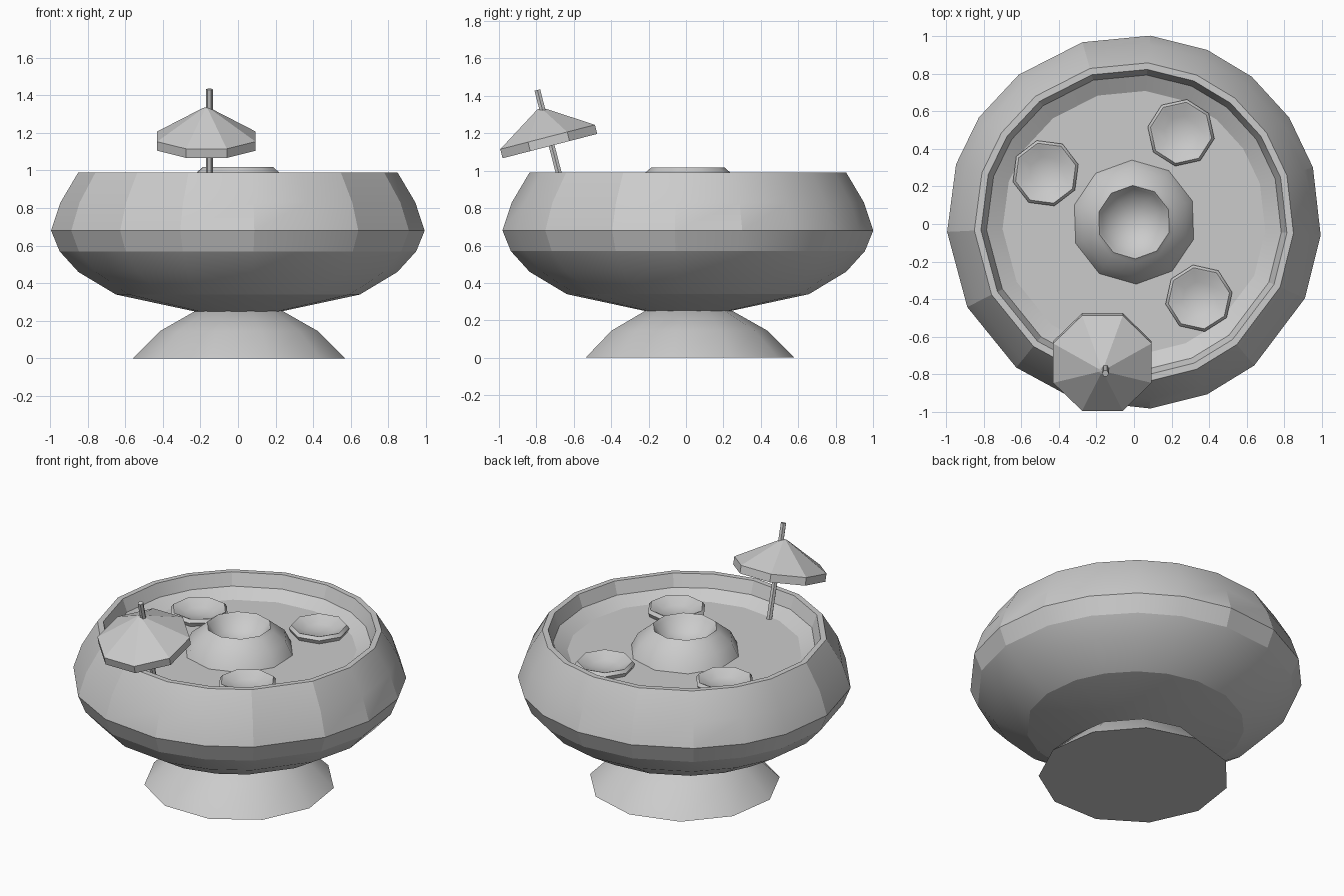
import bpy
import bmesh
import math
from mathutils import Vector

cube = bpy.data.objects.get("Cube")
if cube:
    bpy.data.objects.remove(cube, do_unlink=True)

clay = bpy.data.materials.new("plain_grey")
clay.use_nodes = True
GREY = (0.6, 0.6, 0.6, 1)
clay.diffuse_color = GREY
clay.node_tree.nodes["Principled BSDF"].inputs["Base Color"].default_value = GREY


def even(sides, start=0):
    """Evenly spaced angles in degrees."""
    return [start + 360 * i / sides for i in range(sides)]


def lathe(name, profile, angles, centre=(0, 0, 0), smooth=None, axis=None):
    """Turn a (radius, height) profile about an axis; radius 0 makes a pole."""
    bm = bmesh.new()
    rings = []
    for r, z in profile:
        if r == 0:
            rings.append([bm.verts.new((0, 0, z))])
        else:
            rings.append([bm.verts.new((r * math.cos(math.radians(a)),
                                        r * math.sin(math.radians(a)), z)) for a in angles])
    n = len(angles)
    for low, high in zip(rings, rings[1:]):
        for i in range(n):
            j = (i + 1) % n
            if len(low) == 1:
                bm.faces.new((low[0], high[j], high[i]))
            elif len(high) == 1:
                bm.faces.new((low[i], low[j], high[0]))
            else:
                bm.faces.new((low[i], low[j], high[j], high[i]))
    # Close flat ends
    for ring in (rings[0], rings[-1]):
        if len(ring) > 1:
            bm.faces.new(ring)
    bmesh.ops.recalc_face_normals(bm, faces=bm.faces)
    mesh = bpy.data.meshes.new(name)
    bm.to_mesh(mesh)
    bm.free()
    mesh.materials.append(clay)
    obj = bpy.data.objects.new(name, mesh)
    bpy.context.collection.objects.link(obj)
    obj.location = centre
    if axis:
        obj.rotation_euler = Vector(axis).to_track_quat("Z", "Y").to_euler()
    if smooth:
        bpy.ops.object.select_all(action="DESELECT")
        obj.select_set(True)
        bpy.context.view_layer.objects.active = obj
        bpy.ops.object.shade_smooth_by_angle(angle=math.radians(smooth))
    return obj


# Bowl with slightly uneven facets
bowl_angles = [-177, -153, -129, -108, -85, -67, -50, -24, -4,
               17, 34, 51, 67, 85, 106, 128, 146, 162]
lathe("bowl", [(0, 0.25), (0.23, 0.25), (0.65, 0.34), (0.85, 0.46), (0.95, 0.57),
               (0.995, 0.68), (0.945, 0.83), (0.85, 0.99), (0.815, 0.99),
               (0.785, 0.91), (0.7, 0.86), (0, 0.86)],
      bowl_angles, (0, 0.01, 0), smooth=18)

# Flared foot
lathe("foot", [(0, 0), (0.57, 0), (0.425, 0.145), (0.23, 0.255), (0, 0.255)],
      even(11, 90), (0.005, 0.01, 0), smooth=45)

# Central crater cone
lathe("centre_cone", [(0.335, 0.85), (0.29, 0.94), (0.215, 1.0), (0.195, 1.018),
                      (0.18, 1.0), (0.13, 0.93), (0, 0.9)],
      even(10, 20), (0, 0.01, 0), smooth=55)

# Three small dished floats
for i, (x, y) in enumerate([(-0.47, 0.27), (0.25, 0.485), (0.345, -0.395)]):
    lathe(f"small_dish_{i + 1}", [(0.165, 0.85), (0.18, 0.885), (0.165, 0.905),
                                  (0.15, 0.9), (0.09, 0.87), (0, 0.862)],
          even(8, 15 + 20 * i), (x, y, 0), smooth=50)

# Tilted parasol: pole and canopy share one axis
tilt = (0, -0.25, 0.97)
lathe("parasol_pole", [(0.018, 0), (0.018, 0.6)], even(6),
      (-0.152, -0.645, 0.85), axis=tilt)
lathe("parasol_canopy", [(0, -0.05), (0.283, -0.05), (0.283, 0), (0.02, 0.155), (0, 0.16)],
      even(8, 22.5), (-0.168, -0.74, 1.18), axis=tilt)
